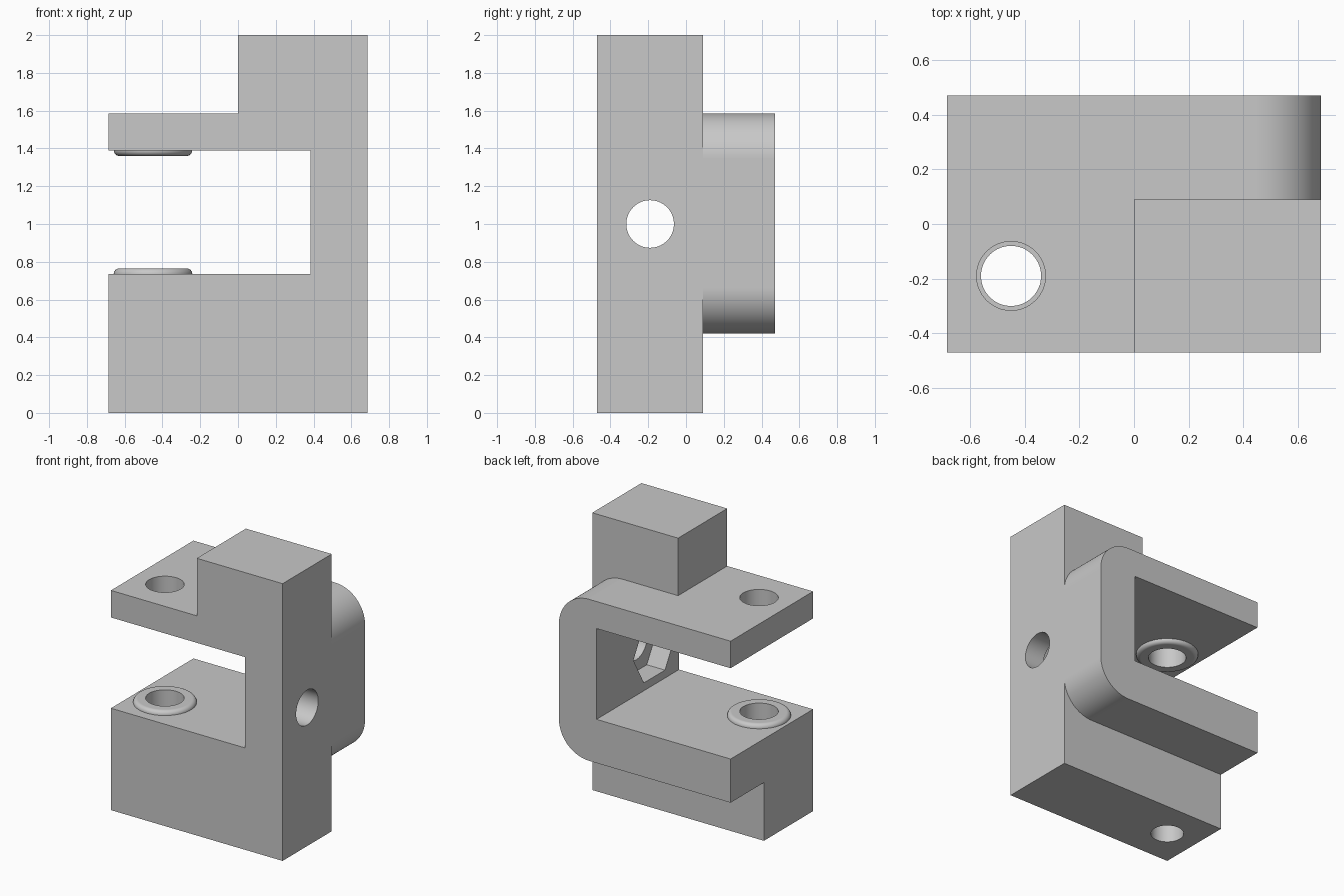
import bpy
import bmesh
from math import cos, sin, pi, radians
from mathutils import Matrix, Vector

if "Cube" in bpy.data.objects:
    bpy.data.objects.remove(bpy.data.objects["Cube"], do_unlink=True)

# Main dimensions
HALF_W, FRONT, STEP, BACK = 0.685, -0.47, 0.09, 0.47
WALL_X, GAP_LOW, GAP_HIGH = 0.385, 0.735, 1.39
ARM_LOW, ARM_HIGH, TOP = 0.42, 1.585, 2.0
PIN_X, HOLE_Y, HOLE_R = -0.45, -0.19, 0.126
ROUND = 0.24

gray = bpy.data.materials.new("light gray")
gray.use_nodes = True
gray.diffuse_color = (0.58, 0.58, 0.58, 1)
gray.node_tree.nodes["Principled BSDF"].inputs["Base Color"].default_value = gray.diffuse_color


def add_object(name, bm):
    bmesh.ops.recalc_face_normals(bm, faces=bm.faces)
    mesh = bpy.data.meshes.new(name)
    bm.to_mesh(mesh)
    bm.free()
    mesh.materials.append(gray)
    obj = bpy.data.objects.new(name, mesh)
    bpy.context.collection.objects.link(obj)
    return obj


def extrude_profile(name, points, y0, y1):
    """Extrude an (x, z) outline along y."""
    bm = bmesh.new()
    face = bm.faces.new([bm.verts.new((x, y0, z)) for x, z in points])
    new = bmesh.ops.extrude_face_region(bm, geom=[face])["geom"]
    bmesh.ops.translate(bm, vec=(0, y1 - y0, 0),
                        verts=[v for v in new if isinstance(v, bmesh.types.BMVert)])
    return add_object(name, bm)


def prism(name, sides, radius, start, end):
    """Cylinder or prism between two points, used as a drill."""
    start, end = Vector(start), Vector(end)
    axis = end - start
    turn = Matrix.Rotation(pi / 2, 4, "Y") if axis.x else Matrix.Identity(4)
    bm = bmesh.new()
    bmesh.ops.create_cone(bm, cap_ends=True, segments=sides, radius1=radius,
                          radius2=radius, depth=axis.length,
                          matrix=Matrix.Translation((start + end) / 2) @ turn)
    return add_object(name, bm)


def activate(obj):
    bpy.ops.object.select_all(action="DESELECT")
    obj.select_set(True)
    bpy.context.view_layer.objects.active = obj


def combine(target, other, operation):
    mod = target.modifiers.new(operation, "BOOLEAN")
    mod.operation, mod.solver, mod.object = operation, "EXACT", other
    activate(target)
    bpy.ops.object.modifier_apply(modifier=mod.name)
    bpy.data.objects.remove(other, do_unlink=True)


def smooth(obj):
    activate(obj)
    bpy.ops.object.shade_smooth_by_angle(angle=radians(30))
    mod = obj.modifiers.new("flat face normals", "WEIGHTED_NORMAL")
    mod.keep_sharp = True


def arc(cx, cz, r, a0, a1, n):
    angles = [radians(a0 + (a1 - a0) * i / n) for i in range(n + 1)]
    return [(cx + r * cos(a), cz + r * sin(a)) for a in angles]


# Shared outline of the C opening
opening = [(-HALF_W, GAP_HIGH), (WALL_X, GAP_HIGH), (WALL_X, GAP_LOW), (-HALF_W, GAP_LOW)]

# Front slab with its tower
body = extrude_profile("clamp_body", opening + [
    (-HALF_W, 0), (HALF_W, 0), (HALF_W, TOP), (0, TOP), (0, ARM_HIGH), (-HALF_W, ARM_HIGH)],
    FRONT, STEP)

# Rear C bracket with rounded outer corners
cx = HALF_W - ROUND
bracket = extrude_profile("rear_bracket", opening + [(-HALF_W, ARM_LOW)]
                          + arc(cx, ARM_LOW + ROUND, ROUND, -90, 0, 20)
                          + arc(cx, ARM_HIGH - ROUND, ROUND, 0, 90, 20)
                          + [(-HALF_W, ARM_HIGH)], STEP, BACK)
combine(body, bracket, "UNION")

# Stepped pin hole, side hole and hexagonal nut pocket
drills = [
    ("pin_hole", 64, HOLE_R, (PIN_X, HOLE_Y, 0.37), (PIN_X, HOLE_Y, TOP)),
    ("narrow_pin_hole", 64, 0.11, (PIN_X, HOLE_Y, -0.1), (PIN_X, HOLE_Y, 0.5)),
    ("side_hole", 64, HOLE_R, (0.2, HOLE_Y, 1), (0.9, HOLE_Y, 1)),
    ("nut_pocket", 6, 0.24, (0.2, HOLE_Y, 1), (WALL_X + 0.145, HOLE_Y, 1)),
]
for drill in drills:
    combine(body, prism(*drill), "DIFFERENCE")
smooth(body)


# Raised rings around the pin hole, with a rounded outer edge
def ring(name, z, direction):
    outer, height = 0.208, 0.03
    profile = [(HOLE_R, 0)] + arc(outer - height, 0, height, 0, 90, 8) + [(HOLE_R, height)]
    bm = bmesh.new()
    verts = [bm.verts.new((PIN_X + r, HOLE_Y, z + direction * h)) for r, h in profile]
    edges = [bm.edges.new((a, b)) for a, b in zip(verts[1:], verts[2:] + verts[:1])]
    bmesh.ops.spin(bm, geom=verts + edges, cent=(PIN_X, HOLE_Y, z), axis=(0, 0, 1),
                   angle=2 * pi, steps=64)
    bmesh.ops.remove_doubles(bm, verts=bm.verts, dist=0.0001)
    smooth(add_object(name, bm))


ring("lower_ring", GAP_LOW, 1)
ring("upper_ring", GAP_HIGH, -1)
